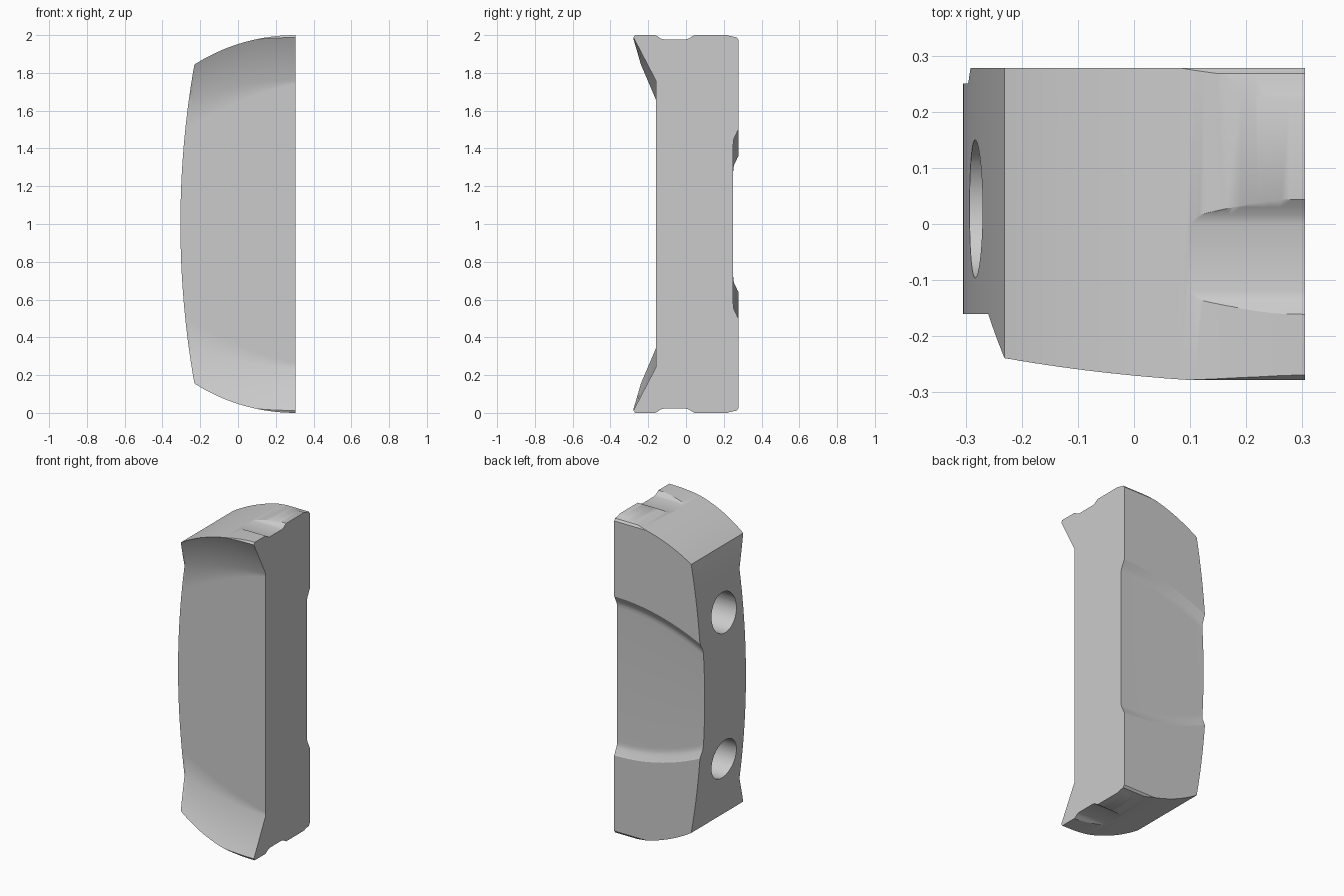
import bpy, bmesh, math

cube = bpy.data.objects.get("Cube")
if cube:
    bpy.data.objects.remove(cube, do_unlink=True)

MID = 1.0       # height of the mirror plane
FLAT_X = 0.305  # flat side of the block


def make_object(name, bm):
    bmesh.ops.recalc_face_normals(bm, faces=bm.faces)
    mesh = bpy.data.meshes.new(name)
    bm.to_mesh(mesh)
    bm.free()
    obj = bpy.data.objects.new(name, mesh)
    bpy.context.collection.objects.link(obj)
    return obj


def loft(name, loops):
    """Skin matching closed loops and cap both ends."""
    bm = bmesh.new()
    rings = [[bm.verts.new(p) for p in loop] for loop in loops]
    for a, b in zip(rings, rings[1:]):
        for i in range(len(a)):
            j = (i + 1) % len(a)
            bm.faces.new((a[i], a[j], b[j], b[i]))
    bm.faces.new(rings[0])
    bm.faces.new(rings[-1])
    return make_object(name, bm)


def arc(cx, cz, r, start, end, steps):
    angles = [math.radians(start + (end - start) * i / steps) for i in range(steps + 1)]
    return [(cx + r * math.cos(a), cz + r * math.sin(a)) for a in angles]


def mirrored(half):
    """Add the lower half of an outline given as (side, height above middle)."""
    return half + [(s, -h) for s, h in reversed(half)]


def section(x):
    """Cross-section: flared front lips, grooved ends, recessed back."""
    t = (0.3 - x) / 0.56
    crease = 0.76 - 0.1 * t * t
    slope = 0.52 - 0.075 * t * t
    rim = 0.5 - 0.125 * t * t
    half = [(-0.16, crease - 0.02 - 0.13 * max(t, 0)),
            (-0.16, crease),
            (-0.278, crease + 0.118 / slope),
            (-0.272, 0.997), (-0.26, 1.01),
            # groove across the end
            (-0.17, 1.01), (-0.16, 0.999), (-0.148, 0.992), (-0.135, 0.982), (-0.12, 0.978),
            (0.0, 0.978), (0.016, 0.982), (0.03, 0.992), (0.043, 0.999), (0.055, 1.01),
            # rounded back corner
            (0.2, 1.01), (0.23, 0.996), (0.268, 0.988), (0.278, 0.975),
            # step down into the back recess
            (0.278, rim), (0.271, rim - 0.012), (0.264, rim - 0.028),
            (0.256, rim - 0.042), (0.251, rim - 0.06), (0.25, rim - 0.08)]
    return [(x, y, MID + z) for y, z in mirrored(half)]


def boolean(target, cutter, operation):
    mod = target.modifiers.new("cut", 'BOOLEAN')
    mod.operation = operation
    mod.solver = 'EXACT'
    mod.object = cutter
    bpy.context.view_layer.objects.active = target
    bpy.ops.object.modifier_apply(modifier=mod.name)
    bpy.data.objects.remove(cutter, do_unlink=True)


# Main block
stations = 28
block = loft("grip_block", [section(-0.33 + (FLAT_X + 0.33) * i / stations)
                            for i in range(stations + 1)])

# Outline: bowed side and rounded ends
side_r = 4.85
end_arc = arc(FLAT_X, 0, 1.0, 90, 122.4, 20)
corner_angle = math.degrees(math.asin(end_arc[-1][1] / side_r))
side = arc(-0.305 + side_r, 0, side_r, 180 - corner_angle, 180, 16)
upper = [(0.4, 1.005)] + end_arc + side[1:-1]
outline = mirrored(upper)
cutter = loft("outline_cutter", [[(x, y, MID + z) for x, z in outline] for y in (-0.4, 0.4)])
boolean(block, cutter, 'INTERSECT')

# Blind holes in the bowed side
for sign in (-1, 1):
    ring = arc(0.027, MID + sign * 0.46, 0.123, 0, 360, 48)[:-1]
    hole = loft("hole_cutter", [[(x, y, z) for y, z in ring] for x in (-0.4, 0.05)])
    boolean(block, hole, 'DIFFERENCE')

# Colour
grey = bpy.data.materials.new("plain_grey")
grey.use_nodes = True
colour = (0.6, 0.6, 0.6, 1.0)
grey.diffuse_color = colour
grey.node_tree.nodes["Principled BSDF"].inputs["Base Color"].default_value = colour
block.data.materials.clear()
block.data.materials.append(grey)
for face in block.data.polygons:
    face.material_index = 0

# Smooth shading with sharp corners kept
bpy.ops.object.select_all(action='DESELECT')
block.select_set(True)
bpy.context.view_layer.objects.active = block
bpy.ops.object.shade_smooth_by_angle(angle=math.radians(30))
